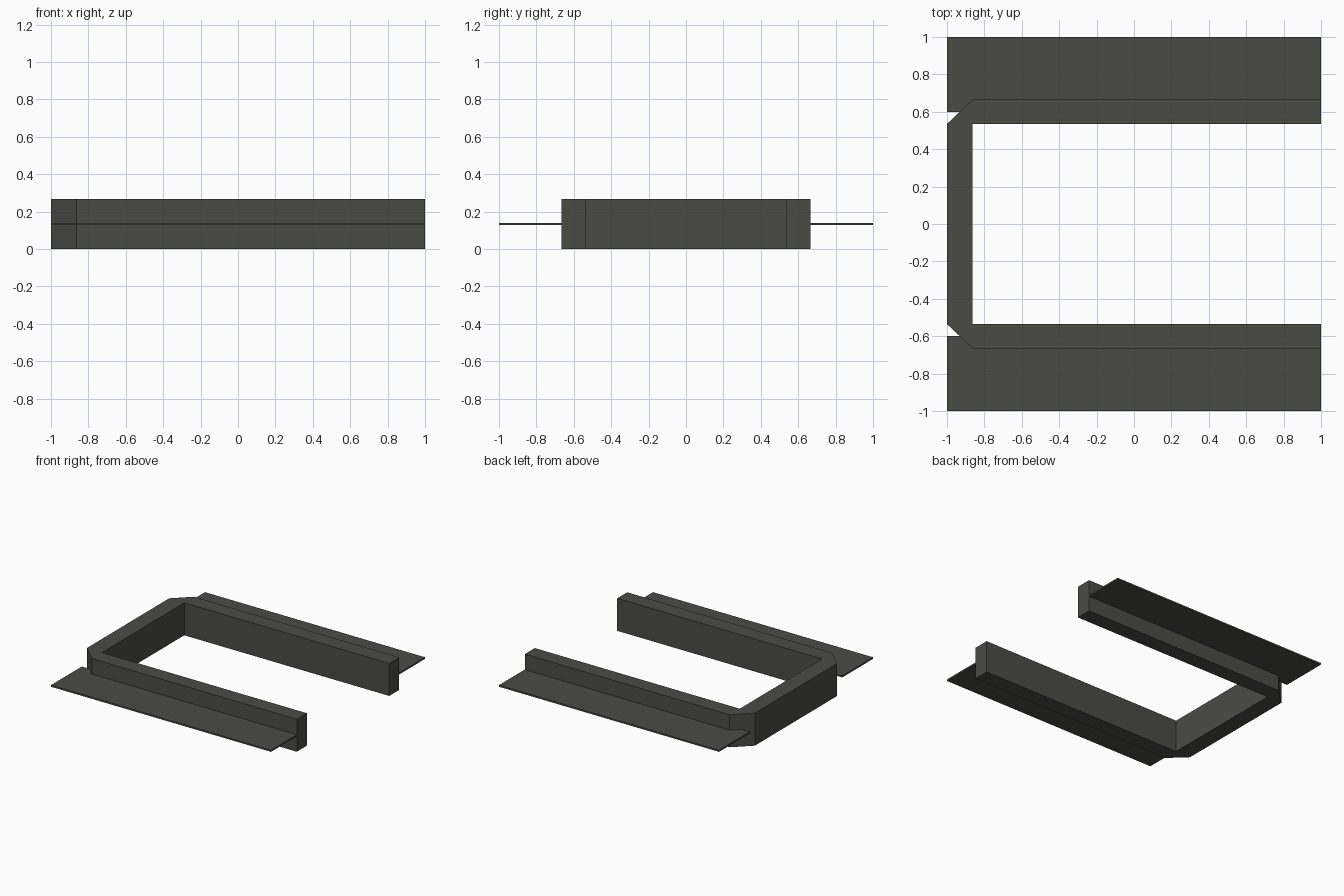
import bpy, bmesh

if "Cube" in bpy.data.objects:
    bpy.data.objects.remove(bpy.data.objects["Cube"])

mat = bpy.data.materials.new("dark warm grey")
mat.diffuse_color = (0.070, 0.070, 0.060, 1)
mat.use_nodes = True
mat.node_tree.nodes["Principled BSDF"].inputs["Base Color"].default_value = mat.diffuse_color


def extrude_outline(name, outline, z0, z1):
    """Solid prism from a flat outline."""
    bm = bmesh.new()
    face = bm.faces.new([bm.verts.new((x, y, z0)) for x, y in outline])
    new = bmesh.ops.extrude_face_region(bm, geom=[face])["geom"]
    bmesh.ops.translate(bm, vec=(0, 0, z1 - z0),
                        verts=[v for v in new if isinstance(v, bmesh.types.BMVert)])
    bmesh.ops.recalc_face_normals(bm, faces=bm.faces)
    mesh = bpy.data.meshes.new(name)
    bm.to_mesh(mesh)
    bm.free()
    mesh.materials.append(mat)
    obj = bpy.data.objects.new(name, mesh)
    bpy.context.collection.objects.link(obj)
    return obj


# U-shaped bracket with chamfered outer corners
IN, OUT, BACK = 0.535, 0.665, -0.863
half = [(-1, IN), (BACK, OUT), (1, OUT), (1, IN), (BACK, IN)]
outline = half + [(x, -y) for x, y in reversed(half)]
extrude_outline("u_bracket", outline, 0, 0.267)

# Thin side flanges at mid height, running into the arms
for side, s in (("back", 1), ("front", -1)):
    extrude_outline(side + "_flange",
                    [(-1, 0.6 * s), (1, 0.6 * s), (1, s), (-1, s)], 0.127, 0.140)
